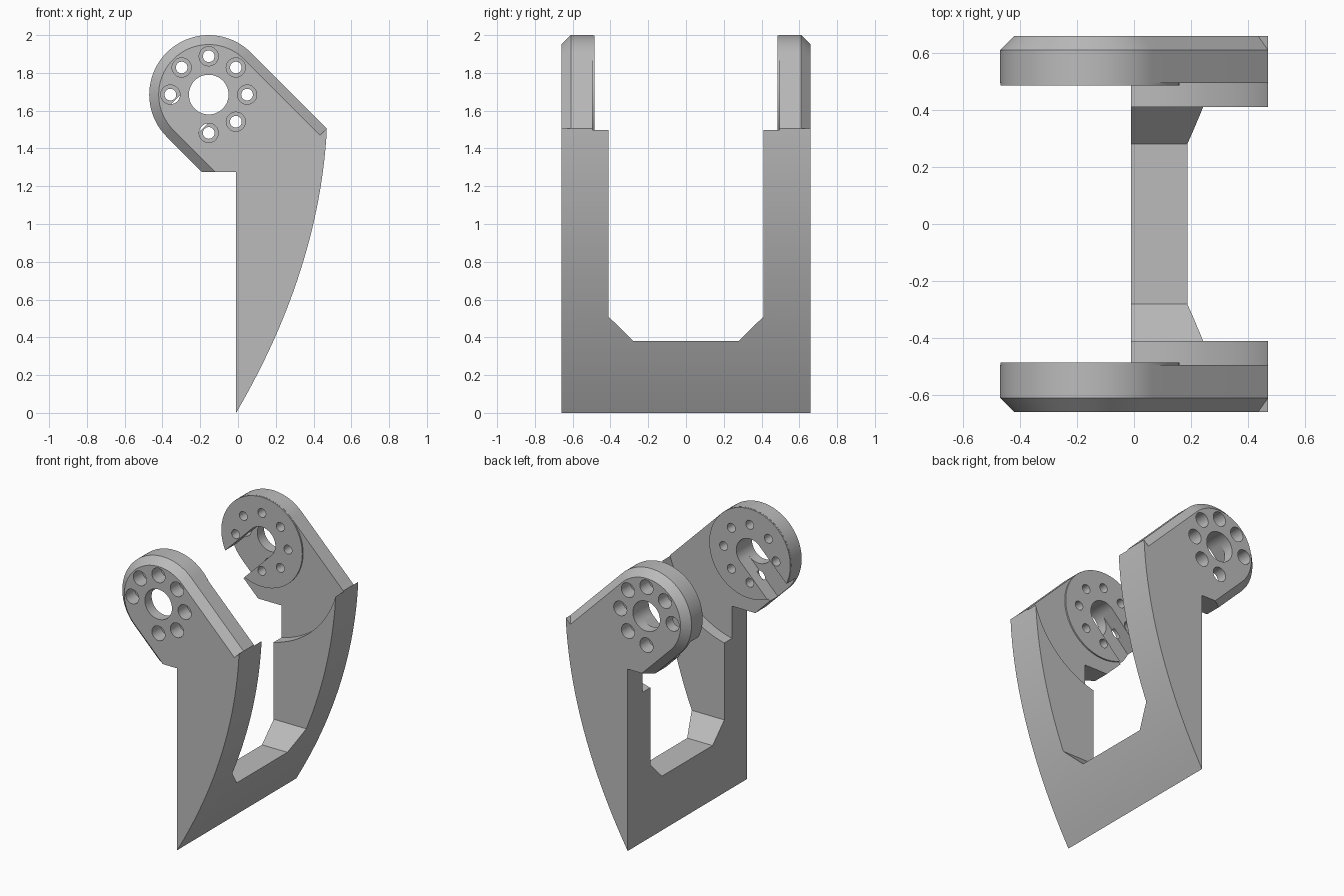
import bpy
import bmesh
import math
from mathutils import Vector

cube = bpy.data.objects.get("Cube")
if cube:
    bpy.data.objects.remove(cube, do_unlink=True)

CX, CZ, R = -0.155, 1.685, 0.315      # pivot centre and ear radius
CHAMFER = 0.05
SIDE, BACK = 0.66, -0.01              # outer side face, straight edge


def loft(name, rings):
    """Closed solid through rings of equal point count."""
    bm = bmesh.new()
    loops = [[bm.verts.new(p) for p in ring] for ring in rings]
    for a, b in zip(loops, loops[1:]):
        for i in range(len(a)):
            j = (i + 1) % len(a)
            bm.faces.new((a[i], a[j], b[j], b[i]))
    bm.faces.new(loops[0])
    bm.faces.new(loops[-1])
    bmesh.ops.remove_doubles(bm, verts=bm.verts, dist=1e-5)
    bmesh.ops.recalc_face_normals(bm, faces=bm.faces)
    mesh = bpy.data.meshes.new(name)
    bm.to_mesh(mesh)
    bm.free()
    obj = bpy.data.objects.new(name, mesh)
    bpy.context.scene.collection.objects.link(obj)
    return obj


def at_y(points, y):
    return [Vector((x, y, z)) for x, z in points]


def arc(x, z, r, start, end, steps):
    angles = [math.radians(start + (end - start) * i / steps) for i in range(steps + 1)]
    return [(x + r * math.cos(a), z + r * math.sin(a)) for a in angles]


def cylinder(name, x, z, r, y0, y1, sides=32):
    ring = arc(x, z, r, 0, 360, sides)[:-1]
    return loft(name, [at_y(ring, y0), at_y(ring, y1)])


def apply_modifiers(obj):
    graph = bpy.context.evaluated_depsgraph_get()
    mesh = bpy.data.meshes.new_from_object(obj.evaluated_get(graph))
    obj.modifiers.clear()
    obj.data = mesh


def combine(obj, tool, operation="DIFFERENCE"):
    tool.hide_render = True
    mod = obj.modifiers.new("combine", "BOOLEAN")
    mod.operation, mod.solver, mod.object = operation, "EXACT", tool
    apply_modifiers(obj)
    bpy.data.objects.remove(tool, do_unlink=True)


# Outline: rounded ear, sloping top edge, then the bowed front edge to the tip
def ear_outline(inset):
    r = R - inset
    slope = inset * math.sqrt(0.5)
    low_x = CX - R * math.sqrt(2) - (1.275 - CZ) + 2 * slope
    end = (0.47 - slope, 1.505 - slope)
    return [(low_x, 1.275)] + arc(CX, CZ, r, 225, 45, 40) + [end]


heights = [1.505 * (1 - i / 28) for i in range(29)]
bow = [(BACK + 0.585 * z - 0.1765 * z * z, z) for z in heights]
bow[0] = (0.47, 1.505)
leg_edge = bow + [(BACK, 1.275)]
full = ear_outline(0) + leg_edge
chamfered = ear_outline(CHAMFER) + leg_edge

bracket = loft("fork_bracket", [at_y(full, -0.02), at_y(full, SIDE - CHAMFER),
                                at_y(chamfered, SIDE)])

# Space between the legs, with sloped lower corners
gap = [(-0.1, 0.38), (0.28, 0.38), (0.41, 0.51), (0.41, 2.2), (-0.1, 2.2)]
combine(bracket, loft("gap_cutter", [[Vector((x, y, z)) for y, z in gap] for x in (-1, 1)]))

# Round clearance behind the ear, and the raised pivot disc
combine(bracket, cylinder("clearance_cutter", CX, CZ, 0.652, -0.1, 0.495, 128))
combine(bracket, cylinder("pivot_disc", CX, CZ, R - 0.001, 0.485, 0.52, 80), "UNION")

# Slot in the inner face, open at the lower rim
HOLE = 0.105
slot = arc(CX, CZ, HOLE, 135, -45, 24)
reach = 0.42 * math.sqrt(0.5)
slot += [(x - reach, z - reach) for x, z in (slot[-1], slot[0])]
combine(bracket, loft("slot_cutter", [at_y(slot, 0.45), at_y(slot, 0.585)]))

# Centre hole and the ring of counterbored screw holes
combine(bracket, cylinder("centre_cutter", CX, CZ, HOLE, 0.4, 0.8, 48))
for step in range(8):
    if step == 5:
        continue
    angle = math.radians(45 * step)
    x, z = CX + 0.203 * math.cos(angle), CZ + 0.203 * math.sin(angle)
    combine(bracket, cylinder("screw_cutter", x, z, 0.031, 0.4, 0.8, 24))
    combine(bracket, cylinder("counterbore_cutter", x, z, 0.051, 0.56, 0.8, 28))

# Mirror to the other side
mirror = bracket.modifiers.new("mirror", "MIRROR")
mirror.use_axis = (False, True, False)
mirror.use_bisect_axis = (False, True, False)
apply_modifiers(bracket)

# Material and shading
grey = bpy.data.materials.new("light_grey")
grey.use_nodes = True
colour = (0.5, 0.5, 0.5, 1)
grey.diffuse_color = colour
grey.node_tree.nodes["Principled BSDF"].inputs["Base Color"].default_value = colour
bracket.data.materials.clear()
bracket.data.materials.append(grey)

bpy.ops.object.select_all(action="DESELECT")
bracket.select_set(True)
bpy.context.view_layer.objects.active = bracket
bpy.ops.object.shade_smooth_by_angle(angle=math.radians(25))
